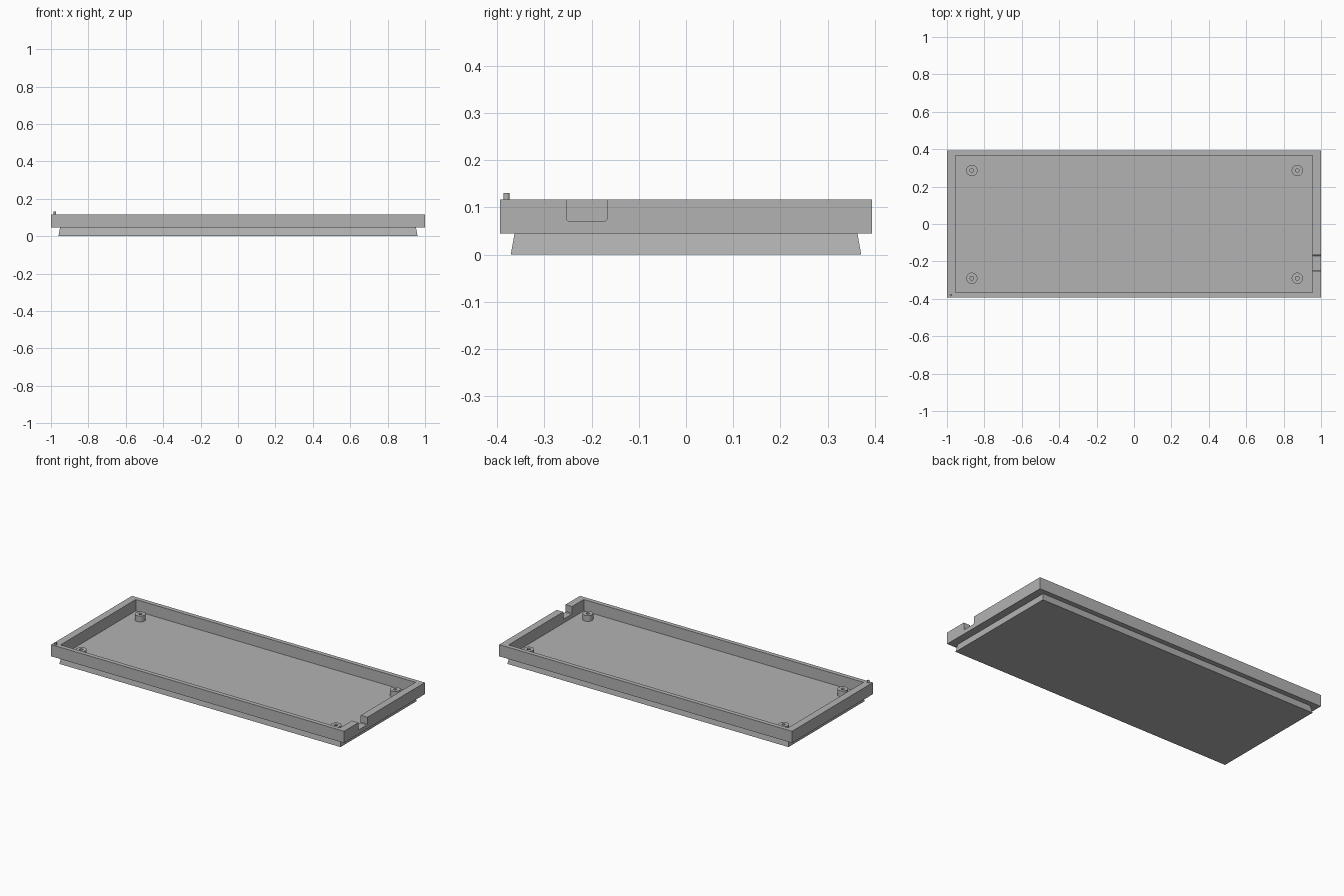
import bpy, bmesh, math

cube = bpy.data.objects.get("Cube")
if cube:
    bpy.data.objects.remove(cube, do_unlink=True)

grey = bpy.data.materials.new("plain_grey")
grey.use_nodes = True
colour = (0.45, 0.45, 0.45, 1)
grey.diffuse_color = colour
grey.node_tree.nodes["Principled BSDF"].inputs["Base Color"].default_value = colour

RIM, FLOOR = 0.117, 0.047


def build_rings(name, rings, cap=True):
    """Skin a stack of equal-length point rings into one mesh object."""
    bm = bmesh.new()
    loops = [[bm.verts.new(p) for p in ring] for ring in rings]
    n = len(loops[0])
    pairs = list(zip(loops, loops[1:]))
    if not cap:
        pairs.append((loops[-1], loops[0]))
    for a, b in pairs:
        for i in range(n):
            j = (i + 1) % n
            bm.faces.new((a[i], a[j], b[j], b[i]))
    if cap:
        bm.faces.new(loops[0][::-1])
        bm.faces.new(loops[-1])
    bmesh.ops.recalc_face_normals(bm, faces=bm.faces)
    mesh = bpy.data.meshes.new(name)
    bm.to_mesh(mesh)
    bm.free()
    mesh.materials.append(grey)
    obj = bpy.data.objects.new(name, mesh)
    bpy.context.collection.objects.link(obj)
    return obj


def rect(hx, hy, z):
    return [(-hx, -hy, z), (hx, -hy, z), (hx, hy, z), (-hx, hy, z)]


def circle(x, y, r, z, n=32):
    return [(x + r * math.cos(2 * math.pi * i / n),
             y + r * math.sin(2 * math.pi * i / n), z) for i in range(n)]


def smooth(obj):
    bpy.ops.object.select_all(action="DESELECT")
    obj.select_set(True)
    bpy.context.view_layer.objects.active = obj
    bpy.ops.object.shade_smooth_by_angle(angle=math.radians(35))


# Tray: flared base, overhanging lip, upright walls and recessed floor
tray = build_rings("tray", [
    rect(0.96, 0.371, 0), rect(0.952, 0.363, 0.045),
    rect(1, 0.394, 0.045), rect(1, 0.394, RIM),
    rect(0.955, 0.367, RIM), rect(0.955, 0.367, FLOOR)])

# Cable notch through one end wall, with eased lower corners
low, high, bottom, ease = -0.253, -0.167, 0.071, 0.004
profile = [(low, 0.2), (low, bottom + ease), (low + ease, bottom),
           (high - ease, bottom), (high, bottom + ease), (high, 0.2)]
notch = build_rings("notch_cutter", [[(x, y, z) for y, z in profile]
                                     for x in (0.93, 1.05)])
notch.hide_render = True
notch.hide_set(True)
cut = tray.modifiers.new("notch", "BOOLEAN")
cut.operation = "DIFFERENCE"
cut.solver = "EXACT"
cut.object = notch

# Four hollow mounting posts near the corners
for side, x in (("right", -0.867), ("left", 0.873)):
    for end, y in (("front", -0.29), ("back", 0.286)):
        post = build_rings(f"{end}_{side}_post", [
            circle(x, y, 0.03, FLOOR - 0.002), circle(x, y, 0.03, 0.083),
            circle(x, y, 0.01, 0.083), circle(x, y, 0.01, FLOOR - 0.002)], cap=False)
        smooth(post)

# Small locating pin on the rim
pin = build_rings("rim_pin", [circle(-0.979, -0.38, 0.0065, z, 24)
                              for z in (RIM - 0.002, 0.131)])
smooth(pin)
